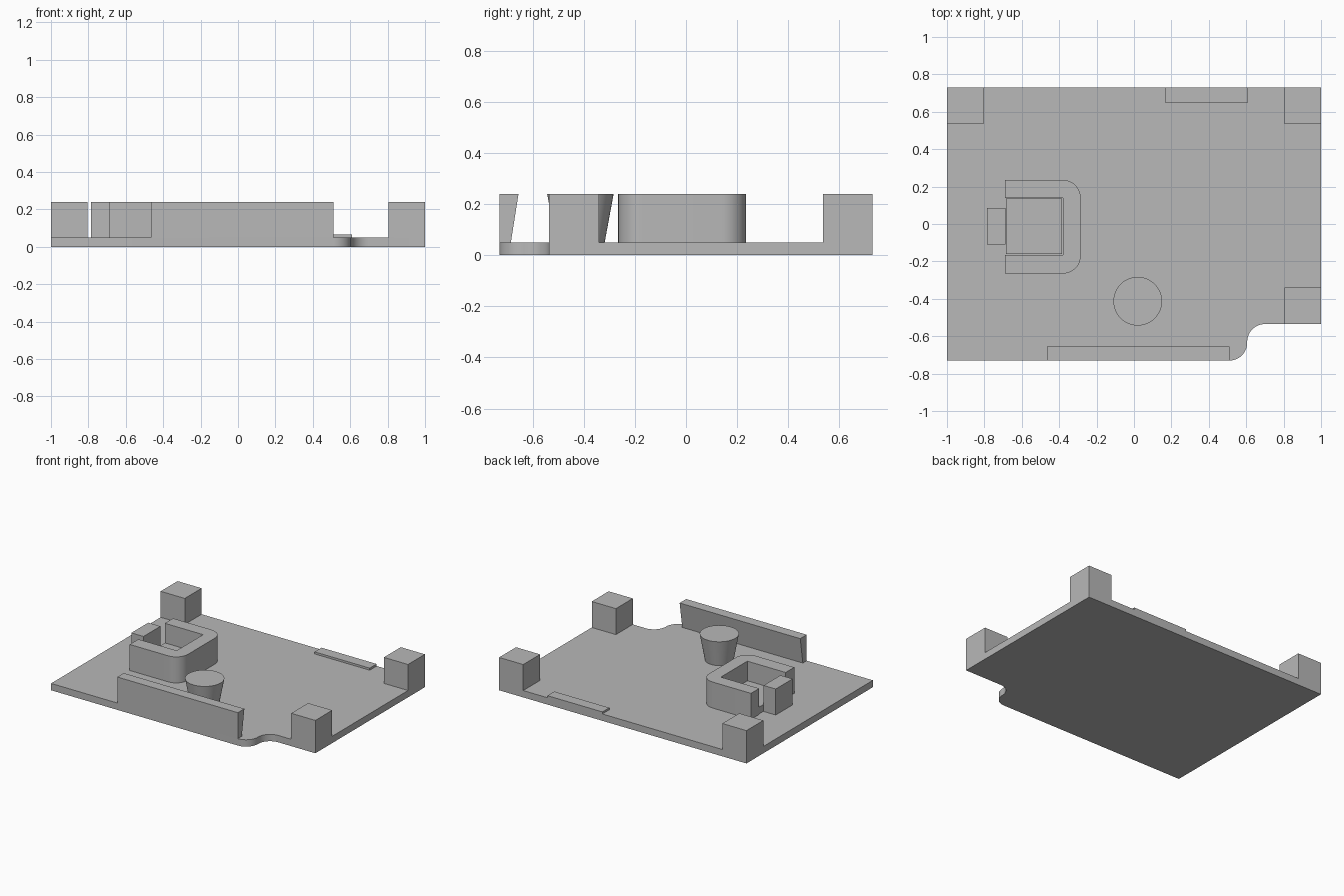
import bpy
import bmesh
from math import cos, sin, radians

cube = bpy.data.objects.get("Cube")
if cube:
    bpy.data.objects.remove(cube, do_unlink=True)

BASE, TOP = 0.05, 0.24

grey = bpy.data.materials.new("plain grey")
grey.use_nodes = True
colour = (0.48, 0.48, 0.48, 1)
grey.diffuse_color = colour
grey.node_tree.nodes["Principled BSDF"].inputs["Base Color"].default_value = colour


def arc(cx, cy, r, start, end, steps=12):
    angles = [radians(start + (end - start) * i / steps) for i in range(steps + 1)]
    return [(cx + r * cos(a), cy + r * sin(a)) for a in angles]


def finish(name, bm):
    bmesh.ops.recalc_face_normals(bm, faces=bm.faces)
    mesh = bpy.data.meshes.new(name)
    bm.to_mesh(mesh)
    bm.free()
    mesh.materials.append(grey)
    obj = bpy.data.objects.new(name, mesh)
    bpy.context.collection.objects.link(obj)
    bpy.ops.object.select_all(action='DESELECT')
    obj.select_set(True)
    bpy.context.view_layer.objects.active = obj
    bpy.ops.object.shade_smooth_by_angle(angle=radians(30))
    return obj


def prism(name, outline, z0, z1):
    """Extrude a flat outline upwards."""
    bm = bmesh.new()
    face = bm.faces.new([bm.verts.new((x, y, z0)) for x, y in outline])
    ext = bmesh.ops.extrude_face_region(bm, geom=[face], use_keep_orig=True)
    for v in ext["geom"]:
        if isinstance(v, bmesh.types.BMVert):
            v.co.z = z1
    return finish(name, bm)


def box(name, x0, x1, y0, y1, z0=BASE, z1=TOP):
    return prism(name, [(x0, y0), (x1, y0), (x1, y1), (x0, y1)], z0, z1)


# Base plate with a curved notch at one front corner
prism("base_plate",
      [(-1, 0.73), (-1, -0.73)]
      + arc(0.51, -0.635, 0.095, -90, 0)
      + arc(0.7, -0.63, 0.095, 180, 90)
      + [(1, -0.535), (1, 0.73)], 0, BASE)

# Corner posts
for name, x, y in (("back_right_post", -1, 0.535),
                   ("back_left_post", 0.805, 0.535),
                   ("front_left_post", 0.805, -0.535)):
    box(name, x, x + 0.195, y, y + 0.195)

# Front wall, wider at its top
wall = box("front_wall", -0.465, 0.51, -0.73, -0.655)
for v in wall.data.vertices:
    if v.co.z < 0.1 and v.co.y > -0.7:
        v.co.y = -0.685

# Thin strip along the back edge
box("back_strip", 0.165, 0.61, 0.65, 0.73, BASE, 0.065)

# U-shaped holder with rounded outer corners, its pad and the stop block
prism("u_holder",
      [(-0.69, -0.265)]
      + arc(-0.38, -0.17, 0.095, -90, 0)
      + arc(-0.38, 0.14, 0.095, 0, 90)
      + [(-0.69, 0.235), (-0.69, 0.14), (-0.38, 0.14),
         (-0.38, -0.165), (-0.69, -0.165)], BASE, TOP)
box("holder_pad", -0.685, -0.385, -0.16, 0.135, BASE, 0.1)
box("stop_block", -0.785, -0.687, -0.11, 0.085)

# Tapered round peg
bm = bmesh.new()
bmesh.ops.create_cone(bm, cap_ends=True, segments=48, radius1=0.095,
                      radius2=0.13, depth=TOP - BASE)
bmesh.ops.translate(bm, verts=bm.verts, vec=(0.02, -0.413, (TOP + BASE) / 2))
finish("round_peg", bm)
